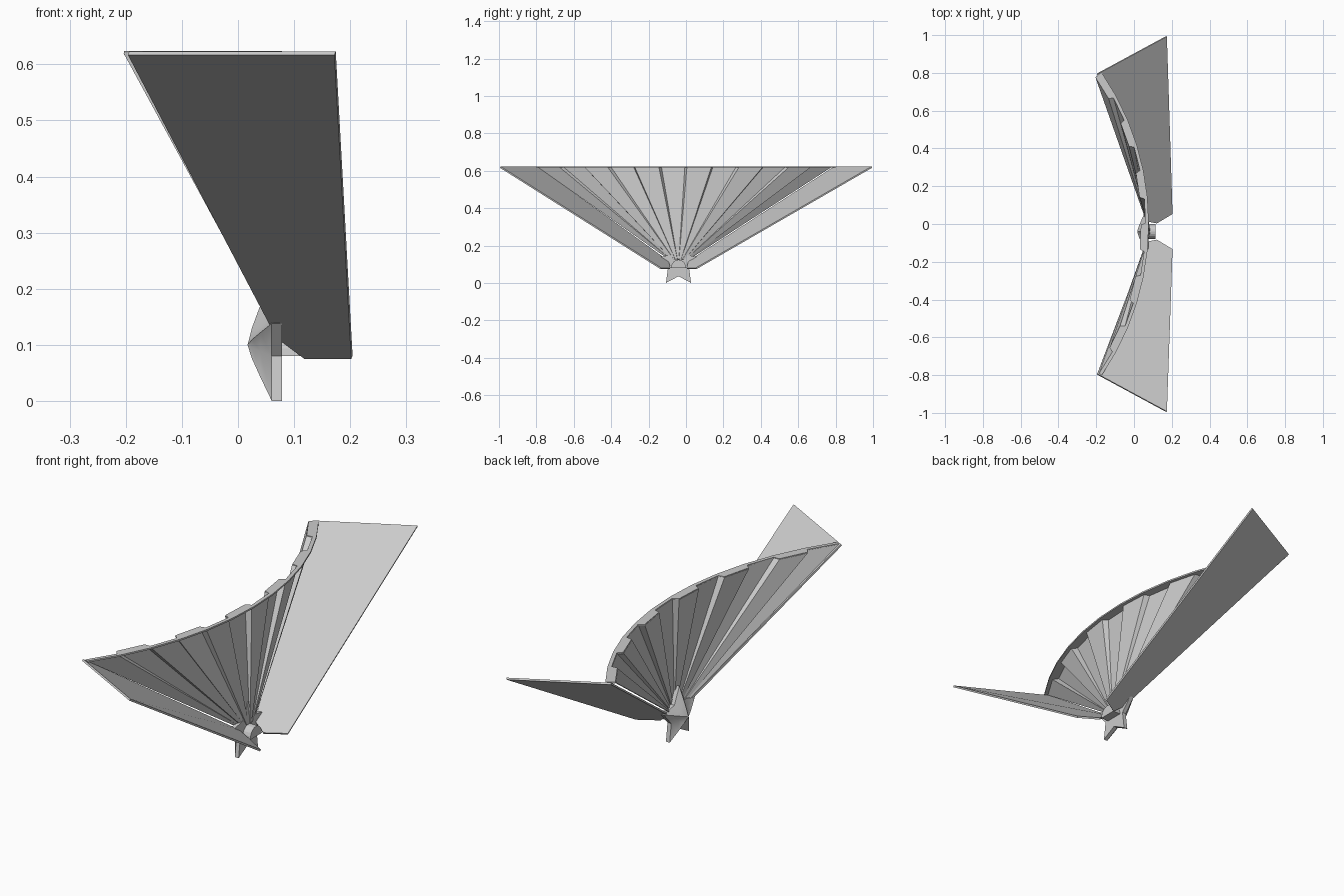
import bpy
import bmesh
from math import sin, cos, asin, pi
from mathutils import Vector

if "Cube" in bpy.data.objects:
    bpy.data.objects.remove(bpy.data.objects["Cube"], do_unlink=True)

GREY = (0.6, 0.6, 0.6, 1)
grey = bpy.data.materials.new("light_grey")
grey.use_nodes = True
grey.diffuse_color = GREY
grey.node_tree.nodes["Principled BSDF"].inputs["Base Color"].default_value = GREY


def make(name, verts, faces, thickness=0):
    """Mesh object from points and faces, with optional sheet thickness."""
    bm = bmesh.new()
    vs = [bm.verts.new(v) for v in verts]
    for f in faces:
        bm.faces.new([vs[i] for i in f])
    bmesh.ops.recalc_face_normals(bm, faces=bm.faces)
    mesh = bpy.data.meshes.new(name)
    bm.to_mesh(mesh)
    bm.free()
    mesh.materials.append(grey)
    obj = bpy.data.objects.new(name, mesh)
    bpy.context.collection.objects.link(obj)
    if thickness:
        mod = obj.modifiers.new("thickness", "SOLIDIFY")
        mod.thickness = thickness
        mod.offset = 0
    return obj


TOP = 0.62
RADIUS = 1.414
HALF = asin(0.8 / RADIUS)
FRONT_X = 0.078
PANELS = 12
APEX = Vector((0.085, -0.04, 0.09))


def arc(angle, inset):
    """Point on the top rim, set back from its smooth outer curve."""
    r = RADIUS - inset
    return Vector((FRONT_X - RADIUS + r * cos(angle), r * sin(angle), TOP))


# Stepped pleat line: panels alternate between two depths
angles, insets = [], []
step = 2 * HALF / PANELS
for i in range(PANELS):
    for end in (0.04, 0.96):
        angles.append(-HALF + (i + end) * step)
        insets.append(0.04 if i % 2 else 0.016)
angles[0], angles[-1] = -HALF, HALF
wave = [arc(a, d) for a, d in zip(angles, insets)]
rim = [arc(a, 0) for a in angles]
n = len(wave)
strip = [(i, i + 1, n + i + 1, n + i) for i in range(n - 1)]

# Pleated fan tapering to the hub
foot = [APEX.lerp(p, 0.07) for p in wave]
make("pleated_fan", wave + foot, strip, 0.003)

# Flat trim covering the pleat tops
make("top_trim", wave + rim, strip, 0.007)

# Side wings: x, distance from the middle, z, sideways shift
WING = [(-0.195, 0.795, TOP, 0), (0.173, 0.994, TOP, 0),
        (0.203, 0.095, 0.078, -0.04), (0.12, 0.045, 0.078, -0.04),
        (0.07, 0.055, 0.115, -0.04)]
for name, side in (("front_wing", -1), ("back_wing", 1)):
    pts = [(x, side * y + shift, z) for x, y, z, shift in WING]
    make(name, pts, [range(len(pts))], 0.008)

# Half-round hub
SEG = 10
hub = [(x, -0.04 + 0.04 * cos(pi * k / SEG), 0.08 + 0.045 * sin(pi * k / SEG))
       for x in (0.075, 0.115) for k in range(SEG + 1)]
m = SEG + 1
make("hub", hub, [range(m), range(m, 2 * m)] +
     [(k, (k + 1) % m, m + (k + 1) % m, m + k) for k in range(m)])

# Domed five-pointed star: rings from the flat back to the raised middle
star = []
for x, size in ((0.078, 1), (0.06, 1), (0.04, 0.58), (0.025, 0.25)):
    for k in range(10):
        r = size * (0.52 if k % 2 else 1)
        a = k * pi / 5
        star.append((x, -0.04 + 0.114 * r * sin(a), 0.1 + 0.123 * r * cos(a)))
star.append((0.017, -0.04, 0.1))
faces = [range(10)]
for ring in range(0, 30, 10):
    for k in range(10):
        j = (k + 1) % 10
        faces.append((ring + k, ring + j, ring + 10 + j, ring + 10 + k))
faces += [(30 + k, 30 + (k + 1) % 10, 40) for k in range(10)]
obj = make("star", star, faces)
bpy.ops.object.select_all(action="DESELECT")
obj.select_set(True)
bpy.context.view_layer.objects.active = obj
bpy.ops.object.shade_smooth_by_angle(angle=pi / 4)
